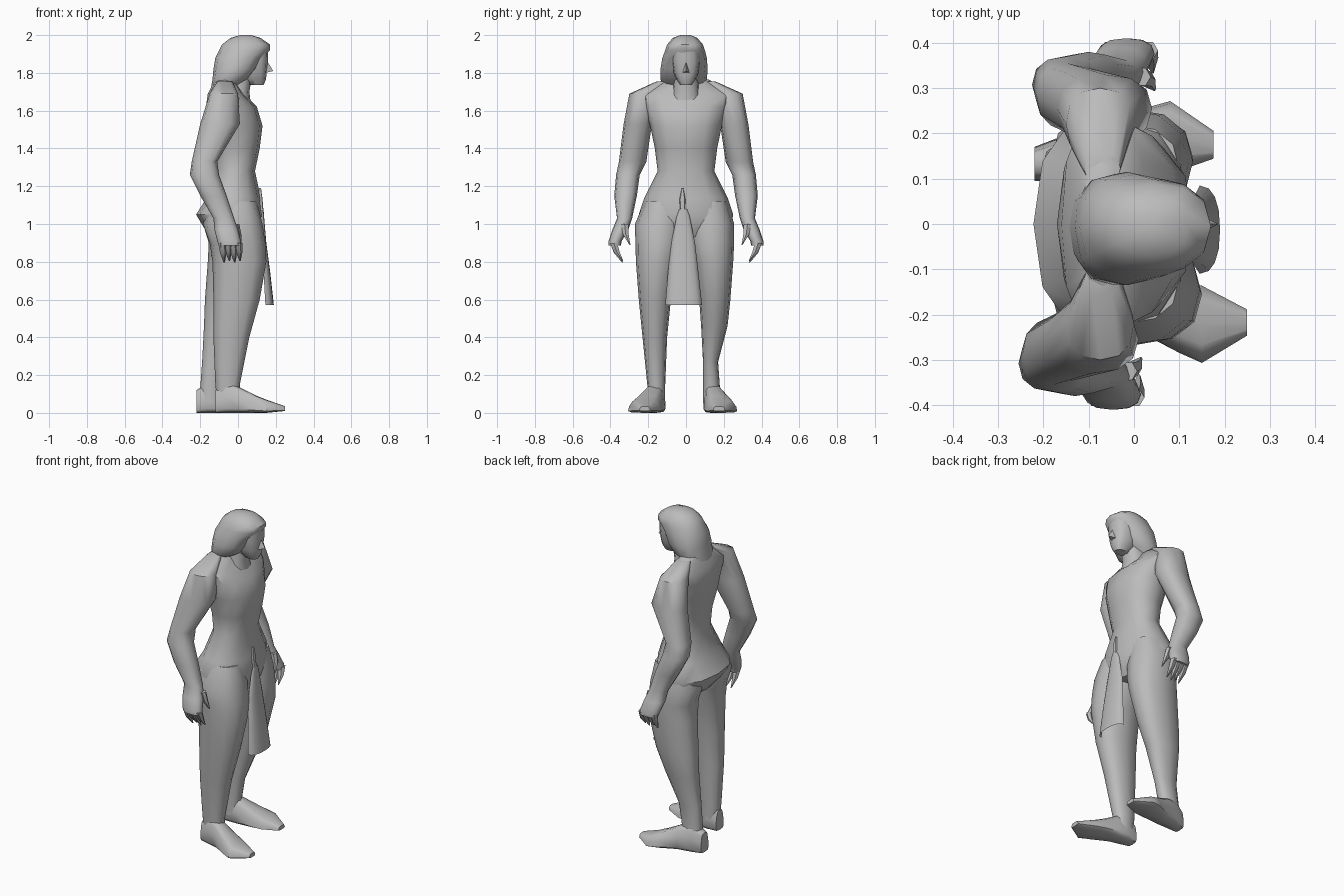
import bpy, bmesh, math

grey = bpy.data.materials.new("plain grey")
grey.diffuse_color = (0.5, 0.5, 0.5, 1)


def add_object(name, bm, angle=50):
    bmesh.ops.recalc_face_normals(bm, faces=bm.faces)
    me = bpy.data.meshes.new(name)
    bm.to_mesh(me)
    bm.free()
    me.materials.append(grey)
    for p in me.polygons:
        p.use_smooth = True
    me.set_sharp_from_angle(angle=math.radians(angle))
    ob = bpy.data.objects.new(name, me)
    bpy.context.collection.objects.link(ob)
    return ob


def loft(name, rows, along="z", n=12, power=0.85, arc=None, taper=0):
    """Skin rounded sections; a row is (position, a0, a1, b0, b1).
    along z: a is x and b is y.  along x: a is y and b is z.
    taper narrows a towards b1."""
    bm = bmesh.new()
    rings = []
    for pos, a0, a1, b0, b1 in rows:
        ring = []
        for i in range(n):
            t = 2 * math.pi * i / n if arc is None else -arc + 2 * arc * i / (n - 1)
            c, s = math.cos(t), math.sin(t)
            v = math.copysign(abs(s) ** power, s)
            k = 1 - taper * (v + 1) / 2
            a = (a0 + a1) / 2 + k * (a1 - a0) / 2 * math.copysign(abs(c) ** power, c)
            b = (b0 + b1) / 2 + (b1 - b0) / 2 * v
            ring.append(bm.verts.new((a, b, pos) if along == "z" else (pos, a, b)))
        rings.append(ring)
    for r, q in zip(rings, rings[1:]):
        for i in range(n if arc is None else n - 1):
            j = (i + 1) % n
            bm.faces.new((r[i], r[j], q[j], q[i]))
    if arc is None:
        bm.faces.new(rings[0])
        bm.faces.new(rings[-1])
    return add_object(name, bm)


def spike(name, base, tip, r):
    """Tapered finger from base to tip."""
    mid = [b * 0.5 + t * 0.5 for b, t in zip(base, tip)]
    mid[1] += math.copysign(0.008, base[1])
    rows = []
    for p, k in ((base, 1), (mid, 0.8), (tip, 0.15)):
        rows.append((p[2], p[0] - r * k, p[0] + r * k, p[1] - r * k, p[1] + r * k))
    loft(name, rows, n=6, power=1)


# Torso with buttocks and shoulders
W = [(0.93, -0.14, 0.09, 0.17), (0.98, -0.18, 0.115, 0.235), (1.05, -0.222, 0.125, 0.25),
     (1.14, -0.165, 0.12, 0.22), (1.28, -0.12, 0.09, 0.15), (1.40, -0.13, 0.115, 0.165),
     (1.52, -0.16, 0.13, 0.19), (1.62, -0.17, 0.10, 0.22), (1.69, -0.16, 0.03, 0.25),
     (1.765, -0.12, -0.02, 0.12)]
loft("torso", [(z, a, b, -w, w) for z, a, b, w in W])
loft("neck", [(1.62, -0.1, 0.07, -0.09, 0.09), (1.70, -0.09, 0.06, -0.07, 0.07),
              (1.82, -0.06, 0.08, -0.06, 0.06)])

# Arms and hands
ARM = [(1.755, -0.11, -0.03, -0.155, -0.09), (1.69, -0.15, 0.0, -0.30, -0.14),
       (1.53, -0.20, 0.01, -0.33, -0.18), (1.33, -0.245, -0.11, -0.355, -0.21),
       (1.26, -0.255, -0.10, -0.37, -0.245), (1.15, -0.20, -0.06, -0.38, -0.26),
       (1.03, -0.13, -0.02, -0.365, -0.285), (0.97, -0.125, 0.0, -0.39, -0.305),
       (0.91, -0.11, 0.015, -0.41, -0.34), (0.885, -0.10, 0.015, -0.41, -0.345)]
for side, s in (("right", 1), ("left", -1)):
    def shift(z):
        return 0.0 if s > 0 or z > 1.6 else 0.03
    loft(side + "_arm", [(z, a + shift(z), b + shift(z), *sorted((s * c, s * d)))
                         for z, a, b, c, d in ARM])
    for i in range(4):
        x = -0.083 + 0.028 * i + shift(0)
        spike(f"{side}_finger", (x, -0.383 * s, 0.9),
              (x + 0.01, -0.335 * s, 0.795 + 0.01 * (i % 2)), 0.022)
    spike(side + "_thumb", (-0.015 + shift(0), -0.325 * s, 1.0),
          (0.015 + shift(0), -0.297 * s, 0.89), 0.022)

# Legs: the left one trails behind the right
loft("right_leg", [
    (1.12, -0.14, 0.10, -0.22, -0.02), (1.0, -0.185, 0.13, -0.27, -0.01),
    (0.9, -0.15, 0.145, -0.268, -0.02),
    (0.8, -0.135, 0.15, -0.265, -0.045), (0.6, -0.13, 0.115, -0.25, -0.08),
    (0.4, -0.13, 0.06, -0.23, -0.10), (0.15, -0.12, 0.01, -0.205, -0.11),
    (0.05, -0.11, 0.01, -0.20, -0.11)])
loft("left_leg", [
    (1.12, -0.14, 0.10, 0.02, 0.22), (1.0, -0.185, 0.12, 0.01, 0.255),
    (0.9, -0.155, 0.13, 0.02, 0.255),
    (0.8, -0.16, 0.13, 0.045, 0.25), (0.6, -0.175, 0.08, 0.07, 0.235),
    (0.46, -0.18, 0.02, 0.08, 0.22), (0.27, -0.19, -0.05, 0.09, 0.17),
    (0.13, -0.20, -0.08, 0.09, 0.18), (0.05, -0.20, -0.08, 0.09, 0.18)])

# Feet, narrower above than at the sole
loft("right_foot", [
    (-0.12, -0.20, -0.115, 0, 0.12), (-0.06, -0.225, -0.10, 0, 0.16),
    (0.0, -0.24, -0.105, 0, 0.14), (0.1, -0.295, -0.115, 0, 0.09),
    (0.15, -0.318, -0.125, 0, 0.07), (0.25, -0.25, -0.185, 0.01, 0.035)],
    "x", power=0.5, taper=0.35)
loft("left_foot", [
    (-0.22, 0.09, 0.175, 0, 0.12), (-0.16, 0.085, 0.20, 0, 0.16),
    (-0.08, 0.085, 0.215, 0, 0.14), (0.02, 0.09, 0.265, 0, 0.09),
    (0.08, 0.10, 0.282, 0, 0.065), (0.175, 0.14, 0.21, 0.01, 0.035)],
    "x", power=0.5, taper=0.35)

# Hanging cloth, an open curved sheet
loft("front_cloth", [
    (1.08, 0.12, 0.135, -0.035, 0.005), (1.04, 0.11, 0.138, -0.05, 0.02),
    (0.9, 0.10, 0.15, -0.078, 0.048), (0.75, 0.10, 0.17, -0.095, 0.065),
    (0.57, 0.10, 0.19, -0.11, 0.085)], n=9, arc=math.pi / 2)
loft("cloth_knot", [
    (1.19, 0.11, 0.122, -0.022, -0.014), (1.13, 0.11, 0.13, -0.035, -0.003),
    (1.07, 0.11, 0.135, -0.03, -0.005)], n=8)

# Face, nose and hair
loft("face", [
    (1.735, 0.06, 0.135, -0.03, 0.03), (1.765, 0.02, 0.148, -0.05, 0.05),
    (1.80, 0.0, 0.152, -0.065, 0.065), (1.86, -0.02, 0.158, -0.075, 0.075),
    (1.93, -0.02, 0.16, -0.075, 0.075)], power=0.75)
bm = bmesh.new()
v = [bm.verts.new(p) for p in ((0.15, 0, 1.87), (0.187, 0, 1.81), (0.145, 0.02, 1.80),
                               (0.145, -0.02, 1.80))]
for f in ((0, 1, 2), (0, 3, 1), (1, 3, 2), (0, 2, 3)):
    bm.faces.new([v[i] for i in f])
add_object("nose", bm)
loft("hair", [
    (1.65, -0.155, -0.11, -0.03, 0.03), (1.71, -0.145, -0.04, -0.09, 0.08),
    (1.765, -0.135, 0.05, -0.135, 0.11), (1.82, -0.13, 0.10, -0.135, 0.115),
    (1.88, -0.12, 0.13, -0.125, 0.11), (1.92, -0.10, 0.17, -0.11, 0.10),
    (1.95, -0.085, 0.17, -0.10, 0.09), (1.985, -0.04, 0.12, -0.07, 0.06),
    (2.0, 0.01, 0.07, -0.03, 0.025)])
